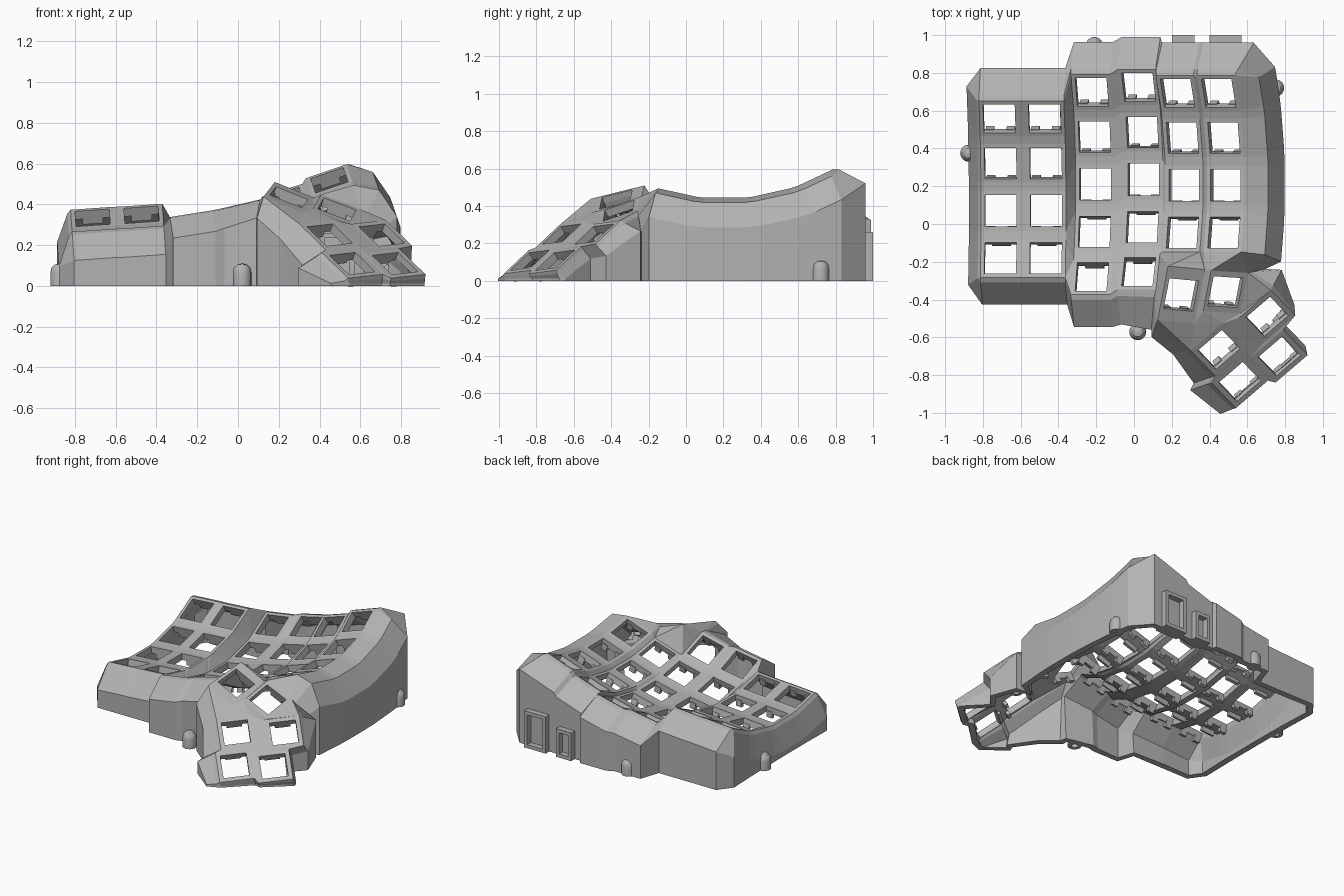
import bpy, bmesh, math
from mathutils import Vector, Matrix

if "Cube" in bpy.data.objects:
    bpy.data.objects.remove(bpy.data.objects["Cube"])

grey = bpy.data.materials.new("matte grey")
grey.use_nodes = True
grey.diffuse_color = (0.45, 0.45, 0.45, 1)
grey.node_tree.nodes["Principled BSDF"].inputs["Base Color"].default_value = grey.diffuse_color

HOLE, PLATE, THICK = 0.084, 0.105, 0.045
RADIUS, STEP = 1.1, 0.23


def finish(bm, name):
    mesh = bpy.data.meshes.new(name)
    bm.to_mesh(mesh)
    bm.free()
    mesh.materials.append(grey)
    obj = bpy.data.objects.new(name, mesh)
    bpy.context.collection.objects.link(obj)
    return obj


def box(bm, lo, hi, matrix=Matrix()):
    lo, hi = Vector(lo), Vector(hi)
    size = Matrix.Diagonal((*(hi - lo), 1))
    bmesh.ops.create_cube(bm, size=1, matrix=matrix @ Matrix.Translation((lo + hi) / 2) @ size)


shell = bmesh.new()


class Key:
    """Switch plate with an open square hole, placed by a matrix."""
    def __init__(self, matrix, half_u=PLATE, half_v=PLATE, drop=0.17):
        self.m, self.drop = matrix, drop
        signs = {"tl": (-1, 1), "tr": (1, 1), "br": (1, -1), "bl": (-1, -1)}
        ring = lambda u, v: [shell.verts.new(matrix @ Vector((x * u, y * v, 0)))
                             for x, y in signs.values()]
        outer, inner = ring(half_u, half_v), ring(HOLE, HOLE)
        for i in range(4):
            j = (i + 1) % 4
            shell.faces.new((outer[i], outer[j], inner[j], inner[i]))
        for name, vert in zip(signs, outer):
            setattr(self, name, vert)


def column_key(x, y, z, roll, row):
    t = row * STEP
    frame = Matrix.Translation((x, y, z)) @ Matrix.Rotation(-math.radians(roll), 4, "Y")
    arc = Matrix.Translation((0, RADIUS * math.sin(t), RADIUS * (1 - math.cos(t))))
    return Key(frame @ arc @ Matrix.Rotation(t, 4, "X"))


def thumb_key(centre, slope, azimuth, half_u, half_v):
    n = Vector((-slope[0], -slope[1], 1)).normalized()
    a = math.radians(azimuth)
    u = Vector((math.cos(a), math.sin(a), 0))
    u = (u - n * u.dot(n)).normalized()
    rot = Matrix((u, n.cross(u), n)).transposed().to_4x4()
    return Key(Matrix.Translation(centre) @ rot, half_u, half_v, 0.08)


def strip(a, b):
    """Fill the gap between two runs of points with triangles."""
    i = j = 0
    while i < len(a) - 1 or j < len(b) - 1:
        step_a = j == len(b) - 1 or (i < len(a) - 1 and
                 (a[i + 1].co - b[j].co).length < (a[i].co - b[j + 1].co).length)
        if step_a:
            shell.faces.new((a[i], a[i + 1], b[j]))
            i += 1
        else:
            shell.faces.new((a[i], b[j + 1], b[j]))
            j += 1


# Curved finger columns: x, y, z of the low point, sideways roll, last row
columns = [(-0.705, 0.07, 0.22, 4, -1), (-0.465, 0.07, 0.235, 4, -1),
           (-0.205, 0.21, 0.195, 9, -2), (0.05, 0.235, 0.245, 13, -2),
           (0.265, 0.205, 0.315, 18, -1), (0.485, 0.205, 0.41, 19, -1)]
cols = [[column_key(x, y, z, roll, r) for r in range(2, last - 1, -1)]
        for x, y, z, roll, last in columns]

# Thumb cluster
k1 = thumb_key((0.25, -0.375, 0.435), (-0.37, 0.32), -11, PLATE, 0.15)
k2 = thumb_key((0.485, -0.36, 0.375), (-0.35, 0.41), -11, PLATE, 0.115)
k3, k4, k5, k6 = [thumb_key(c, (-0.38, 0.575), 44, 0.112, 0.112) for c in
                  ((0.45, -0.665, 0.25), (0.705, -0.49, 0.25),
                   (0.56, -0.835, 0.11), (0.77, -0.70, 0.11))]

# Webs between the plates
for col in cols:
    for a, b in zip(col, col[1:]):
        shell.faces.new((a.bl, a.br, b.tr, b.tl))
left_run = lambda col: [v for k in col for v in (k.tl, k.bl)]
right_run = lambda col: [v for k in col for v in (k.tr, k.br)]
for i in range(5):
    extra = [k1.tl, k1.bl] if i == 3 else []
    strip(right_run(cols[i]), left_run(cols[i + 1]) + extra)
c5, c6 = cols[4][-1], cols[5][-1]
strip([c5.bl, c5.br, c6.bl, c6.br], [k1.tl, k1.tr, k2.tl, k2.tr])
strip([k1.bl, k1.br, k2.bl, k2.br, k2.tr], [k3.tl, k3.tr, k4.tl, k4.tr])
strip([k3.bl, k3.br, k4.bl, k4.br], [k5.tl, k5.tr, k6.tl, k6.tr])
for a, b in ((k1, k2), (k3, k4), (k5, k6)):
    strip([a.tr, a.br], [b.tl, b.bl])

# Rim, clockwise: key, corner, outward direction on the plate
rim = [(c[0], s, 0, 1.2) for c in cols for s in ("tl", "tr")]
rim += [(cols[5][0], "tr", 0.8, 1.2), (cols[5][0], "tr", 1, -0.4)]
rim += [(k, s, 1, 0) for k in cols[5] for s in ("tr", "br")][1:]
rim += [(k2, "tr", 1.4, 0), (k4, "tr", 1.2, 0), (k4, "br", 0.3, 0),
        (k6, "tr", 0.2, 0), (k6, "br", 0.2, 0), (k6, "br", 0, -0.4),
        (k6, "bl", 0, -0.4), (k5, "br", 0, -0.4), (k5, "bl", 0, -0.6),
        (k5, "bl", -1, -0.2), (k5, "tl", -1.3, 0), (k3, "bl", -1.3, 0), (k3, "tl", -1, 0),
        (k1, "bl", 0.2, -1.3)]
rim += [(cols[3][-1], "br", -0.5, -1.7), (cols[3][-1], "bl", 0, -1.35)]
rim += [(c[-1], s, 0, -1.2) for c in cols[2::-1] for s in ("br", "bl")]
rim += [(k, s, -0.85, 0) for k in reversed(cols[0]) for s in ("bl", "tl")]


def wall_run(key, corner, du, dv):
    top = getattr(key, corner)
    right_side = key in cols[5] and du == 1
    lip, lip_drop, reach = (0.11, 0.065, 0.15) if right_side else (0.02, 0.02, 0.09)
    drop = key.drop + (0.05 if right_side else 0)
    rot = key.m.to_3x3()
    place = lambda out, down: top.co + rot @ Vector((du * out, dv * out, -down))
    a, m = place(lip, lip_drop), place(reach, drop)
    a.z, m.z = max(a.z, 0.025), max(m.z, 0.012)
    return [top] + [shell.verts.new(p) for p in (a, m, (m.x, m.y, 0))]


# Outer walls down to the ground
runs = [wall_run(*entry) for entry in rim]
for a, b in zip(runs, runs[1:] + runs[:1]):
    for i in range(3):
        quad = [a[i], b[i], b[i + 1], a[i + 1]]
        shell.faces.new(list(dict.fromkeys(quad)))

bmesh.ops.recalc_face_normals(shell, faces=shell.faces[:])
shell.faces.ensure_lookup_table()
shell.normal_update()
if shell.faces[0].normal.z < 0:
    bmesh.ops.reverse_faces(shell, faces=shell.faces[:])
body = finish(shell, "case_shell")
solid = body.modifiers.new("thickness", "SOLIDIFY")
solid.thickness, solid.offset = THICK, -1

# Switch sockets under every plate
sockets = bmesh.new()
for key in [k for c in cols for k in c] + [k1, k2, k3, k4, k5, k6]:
    deep = -0.075 if key not in (k5, k6) else -0.06
    box(sockets, (-0.05, 0.084, deep), (0.05, 0.104, -0.03), key.m)
    for s in (-1, 1):
        box(sockets, (s * 0.055 - 0.022, -0.104, deep), (s * 0.055 + 0.022, -0.08, -0.03), key.m)
finish(sockets, "switch_sockets")

# Domed screw posts with a hole from below
profile = [(0, 0.05), (0.022, 0.05), (0.022, 0), (0.045, 0), (0.045, 0.065),
           (0.04, 0.088), (0.025, 0.104), (0, 0.11)]
posts = [(-0.21, 0.945), (-0.875, 0.375), (0.02, -0.57), (0.75, 0.72), (0.75, -0.285)]
for i, (x, y) in enumerate(posts):
    bm = bmesh.new()
    verts = [bm.verts.new((r, 0, z)) for r, z in profile]
    edges = [bm.edges.new(pair) for pair in zip(verts, verts[1:])]
    bmesh.ops.spin(bm, geom=verts + edges, axis=(0, 0, 1), cent=(0, 0, 0),
                   angle=math.tau, steps=24, use_merge=True)
    bmesh.ops.remove_doubles(bm, verts=bm.verts[:], dist=0.0005)
    bmesh.ops.recalc_face_normals(bm, faces=bm.faces[:])
    post = finish(bm, f"screw_post_{i + 1}")
    post.location = (x, y, 0)
    for p in post.data.polygons:
        p.use_smooth = abs(p.normal.z) < 0.95

# Port frames on the back wall
for name, x0, x1, top in (("large_port_frame", 0.4, 0.57, 0.26), ("small_port_frame", 0.2, 0.32, 0.2)):
    bm = bmesh.new()
    y0, y1, t = 0.9, 1.0, 0.025
    box(bm, (x0, y0, 0), (x0 + t, y1, top))
    box(bm, (x1 - t, y0, 0), (x1, y1, top))
    box(bm, (x0 + t, y0, 0), (x1 - t, y1, t))
    box(bm, (x0 + t, y0, top - t), (x1 - t, y1, top))
    finish(bm, name)
